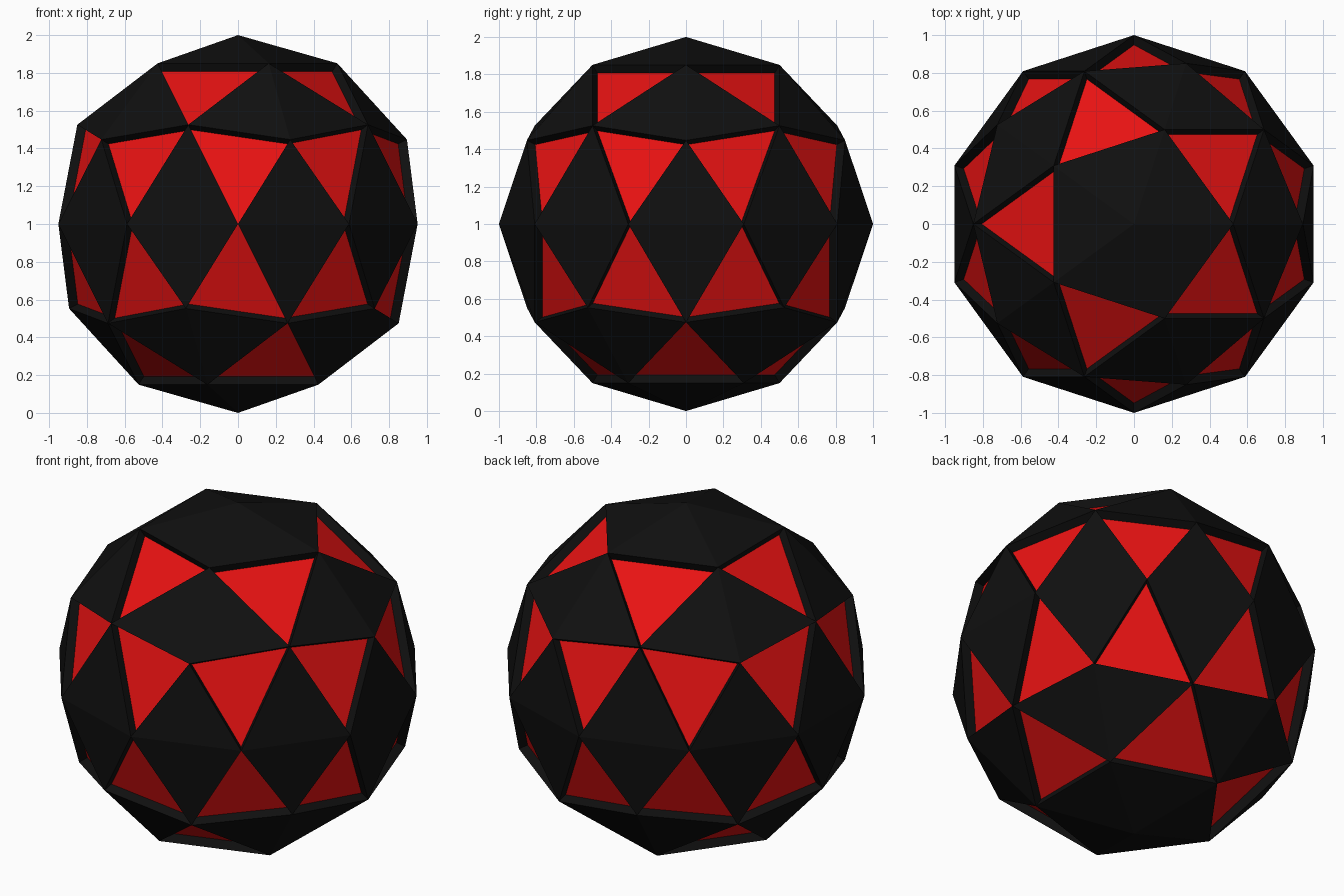
import bpy, bmesh
from mathutils import Matrix

if "Cube" in bpy.data.objects:
    bpy.data.objects.remove(bpy.data.objects["Cube"])

DEPTH = 0.948  # panels sit at this fraction of the radius


def material(name, color):
    m = bpy.data.materials.new(name)
    m.diffuse_color = color
    m.use_nodes = True
    m.node_tree.nodes["Principled BSDF"].inputs["Base Color"].default_value = m.diffuse_color
    return m


def make_object(name, bm, mat):
    mesh = bpy.data.meshes.new(name)
    bm.to_mesh(mesh)
    bm.free()
    mesh.materials.append(mat)
    ob = bpy.data.objects.new(name, mesh)
    ob.location.z = 1
    bpy.context.collection.objects.link(ob)
    return ob


def is_panel(face):
    # each kind of facet has its own sum of vertex heights
    s = sum(abs(v.co.z) for v in face.verts)
    return 0.9 < s < 1.1 or 2.1 < s < 2.4


def ball():
    bm = bmesh.new()
    bmesh.ops.create_icosphere(bm, subdivisions=2, radius=1)
    return bm


# black shell: panel openings with walls running inward
bm = ball()
openings = [f for f in bm.faces if is_panel(f)]
sunk = bmesh.ops.extrude_discrete_faces(bm, faces=openings)["faces"]
for f in sunk:
    bmesh.ops.scale(bm, vec=(DEPTH,) * 3, verts=f.verts[:])
bmesh.ops.delete(bm, geom=sunk, context='FACES_ONLY')
make_object("shell", bm, material("black", (0.005, 0.005, 0.005, 1)))

# red triangular panels at the bottom of the openings
bm = ball()
bmesh.ops.delete(bm, geom=[f for f in bm.faces if not is_panel(f)], context='FACES')
bmesh.ops.transform(bm, matrix=Matrix.Scale(DEPTH, 4), verts=bm.verts[:])
make_object("panels", bm, material("red", (0.8, 0.006, 0.006, 1)))
